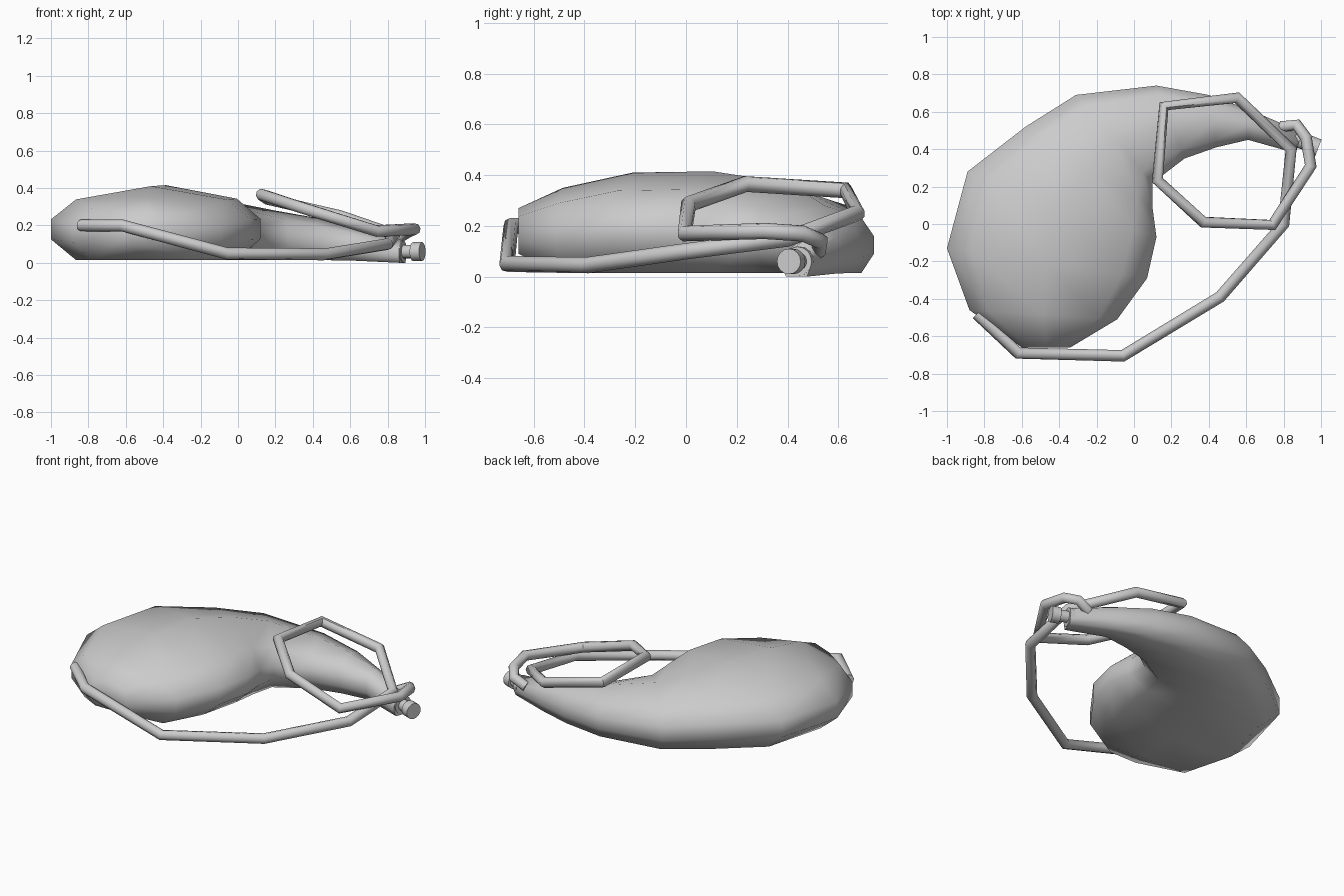
import bpy, bmesh, math
from mathutils import Vector

cube = bpy.data.objects.get("Cube")
if cube:
    bpy.data.objects.remove(cube, do_unlink=True)

grey = bpy.data.materials.new("plain grey")
grey.use_nodes = True
grey.diffuse_color = (0.6, 0.6, 0.6, 1)
grey.node_tree.nodes["Principled BSDF"].inputs["Base Color"].default_value = (0.6, 0.6, 0.6, 1)


def finish(obj, angle):
    obj.data.materials.clear()
    obj.data.materials.append(grey)
    bpy.ops.object.select_all(action='DESELECT')
    obj.select_set(True)
    bpy.context.view_layer.objects.active = obj
    bpy.ops.object.shade_smooth_by_angle(angle=math.radians(angle))


# Leather pouch: outer edge, inner edge, bottom and top of each section
sections = [
    ((-.60, -.66), (-.34, -.66), .09, .27),
    ((-.88, -.46), (-.09, -.51), .015, .35),
    ((-1.0, -.13), (.07, -.29), .015, .41),
    ((-.89, .28), (.12, -.07), .015, .415),
    ((-.58, .52), (.10, .08), .015, .385),
    ((-.31, .69), (.10, .22), .015, .34),
    ((.12, .74), (.27, .35), .015, .28),
    ((.40, .69), (.44, .41), .015, .24),
    ((.62, .61), (.61, .45), .012, .19),
    ((.90, .49), (.86, .38), 0, .12),
]
# Puffed section with a flat underside: across, up
profile = [(-1, .28), (-.75, 0), (0, 0), (.75, 0), (1, .28),
           (1, .55), (.75, .82), (0, 1), (-.75, .82), (-1, .55)]
bm = bmesh.new()
rings = []
for outer, inner, low, high in sections:
    a, b = Vector(outer), Vector(inner)
    ring = []
    for u, v in profile:
        p = (a + b) / 2 + (b - a) / 2 * u
        ring.append(bm.verts.new((p.x, p.y, low + (high - low) * v)))
    rings.append(ring)
n = len(profile)
for r, s in zip(rings, rings[1:]):
    for i in range(n):
        j = (i + 1) % n
        bm.faces.new((r[i], r[j], s[j], s[i]))
bm.faces.new(rings[0])
bm.faces.new(rings[-1])
bmesh.ops.recalc_face_normals(bm, faces=bm.faces)
mesh = bpy.data.meshes.new("pouch")
bm.to_mesh(mesh)
bm.free()
pouch = bpy.data.objects.new("pouch", mesh)
bpy.context.collection.objects.link(pouch)
finish(pouch, 80)

# Cord: from the pouch base, around the front, looped and hooked on the neck
path = [(-.84, -.48, .2), (-.62, -.69, .2), (-.06, -.705, .05), (.46, -.39, .045),
        (.80, 0, .1), (.84, .40, .15), (.55, .675, .25), (.16, .63, .34),
        (.125, .235, .365), (.37, .01, .285), (.74, -.005, .17), (.945, .31, .18),
        (.92, .46, .17), (.87, .53, .14), (.79, .52, .1)]
curve = bpy.data.curves.new("cord", 'CURVE')
curve.dimensions = '3D'
curve.bevel_depth = .032
curve.bevel_resolution = 2
curve.use_fill_caps = True
spline = curve.splines.new('POLY')
spline.points.add(len(path) - 1)
for point, co in zip(spline.points, path):
    point.co = (*co, 1)
cord = bpy.data.objects.new("cord", curve)
bpy.context.collection.objects.link(cord)
bpy.ops.object.select_all(action='DESELECT')
cord.select_set(True)
bpy.context.view_layer.objects.active = cord
bpy.ops.object.convert(target='MESH')
finish(bpy.context.view_layer.objects.active, 50)


# Neck collar, stopper shaft and stopper cap
def rod(name, start, end, radius):
    a, b = Vector(start), Vector(end)
    bpy.ops.mesh.primitive_cylinder_add(vertices=16, radius=radius, depth=(b - a).length,
                                        location=(a + b) / 2)
    obj = bpy.context.object
    obj.name = name
    obj.rotation_euler = (b - a).to_track_quat('Z', 'Y').to_euler()
    finish(obj, 40)


rod("neck_collar", (.855, .45, .06), (.885, .44, .06), .058)
rod("stopper_shaft", (.87, .447, .06), (.96, .415, .06), .036)
rod("stopper_cap", (.935, .424, .06), (.985, .405, .06), .05)
